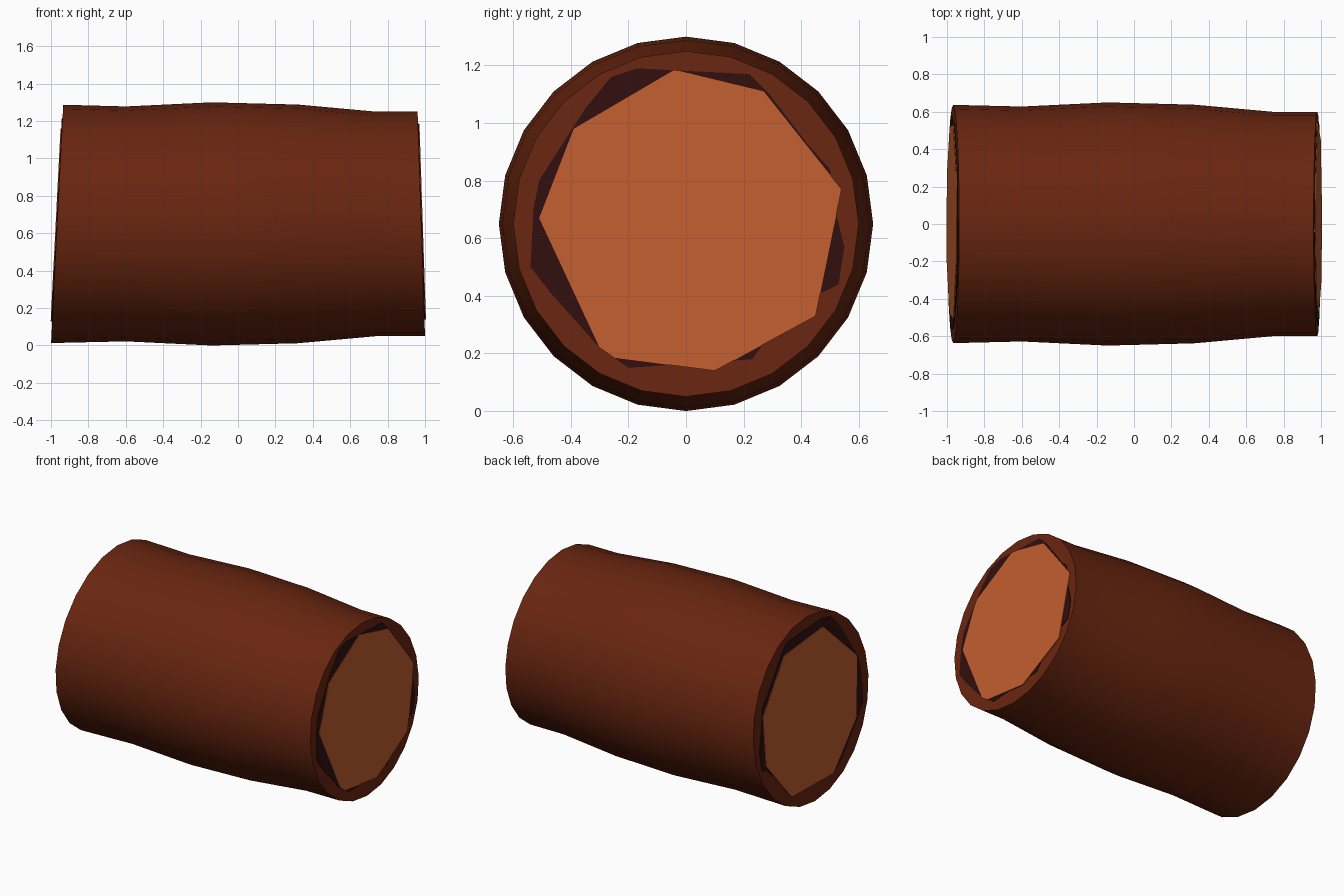
import bpy, bmesh, math

if "Cube" in bpy.data.objects:
    bpy.data.objects.remove(bpy.data.objects["Cube"])

CZ = 0.65      # height of the log axis
SIDES = 24


def material(name, rgb):
    m = bpy.data.materials.new(name)
    m.diffuse_color = (*rgb, 1)
    m.use_nodes = True
    m.node_tree.nodes["Principled BSDF"].inputs["Base Color"].default_value = m.diffuse_color
    return m


bark = material("bark brown", (0.141, 0.019, 0.005))
inner = material("dark inner bark", (0.031, 0.0048, 0.0048))
wood = material("cut wood orange", (0.54, 0.113, 0.028))


# Slanted end planes: x as a function of height above the axis
def left_end(h):
    return -0.967 + 0.051 * h


def right_end(h):
    return 0.98 - 0.033 * h


def make_object(name, bm, mat):
    bmesh.ops.recalc_face_normals(bm, faces=bm.faces[:])
    mesh = bpy.data.meshes.new(name)
    bm.to_mesh(mesh)
    bm.free()
    mesh.materials.append(mat)
    ob = bpy.data.objects.new(name, mesh)
    bpy.context.collection.objects.link(ob)
    return ob


def bridge(bm, a, b):
    n = len(a)
    for i in range(n):
        bm.faces.new((a[i], a[(i + 1) % n], b[(i + 1) % n], b[i]))


# Log body: swelling rings along x, capped by slanted cuts
bm = bmesh.new()
sections = [(left_end, 0.637), (lambda h: -0.6, 0.628), (lambda h: -0.14, 0.65),
            (lambda h: 0.32, 0.638), (lambda h: 0.74, 0.60), (right_end, 0.60)]
rings = []
for fx, r in sections:
    ring = []
    for i in range(SIDES):
        a = 2 * math.pi * i / SIDES
        h = r * math.sin(a)
        ring.append(bm.verts.new((fx(h), r * math.cos(a), CZ + h)))
    rings.append(ring)
for a, b in zip(rings, rings[1:]):
    bridge(bm, a, b)
bm.faces.new(rings[0])
bm.faces.new(rings[-1])
log = make_object("log_bark", bm, bark)
bpy.context.view_layer.objects.active = log
log.select_set(True)
bpy.ops.object.shade_smooth_by_angle(angle=math.radians(35))


# Thin plate with an irregular outline, lying on an end plane
def plate(name, outline, fx, side, height, mat):
    bm = bmesh.new()
    back = [bm.verts.new((fx(h) - side * 0.001, y, CZ + h)) for y, h in outline]
    front = [bm.verts.new((fx(h) + side * height, y, CZ + h)) for y, h in outline]
    bridge(bm, back, front)
    bm.faces.new(back)
    bm.faces.new(front)
    make_object(name, bm, mat)


# Right cut end
dark_right = [(-.17, .54), (.22, .52), (.29, .45), (.42, .28), (.50, .19), (.52, .04),
              (.55, -.08), (.53, -.21), (.47, -.24), (.28, -.40), (.23, -.47),
              (-.20, -.50), (-.30, -.43), (-.47, -.24), (-.54, -.15), (-.53, .05),
              (-.51, .15), (-.44, .26), (-.35, .40), (-.26, .51)]
wood_right = [(-.04, .535), (.27, .46), (.54, .12), (.45, -.32), (.10, -.51),
              (-.25, -.465), (-.30, -.43), (-.51, .02), (-.39, .33)]
plate("right_inner_bark", dark_right, right_end, 1, 0.004, inner)
plate("right_cut_wood", wood_right, right_end, 1, 0.008, wood)

# Left cut end
dark_left = [(y * 1.05, h * 1.05) for y, h in dark_right]
wood_left = [(-.16, .51), (-.51, .18), (-.48, -.23), (-.20, -.52), (.26, -.51),
             (.52, -.20), (.53, .14), (.27, .47)]
plate("left_inner_bark", dark_left, left_end, -1, 0.004, inner)
plate("left_cut_wood", wood_left, left_end, -1, 0.008, wood)
